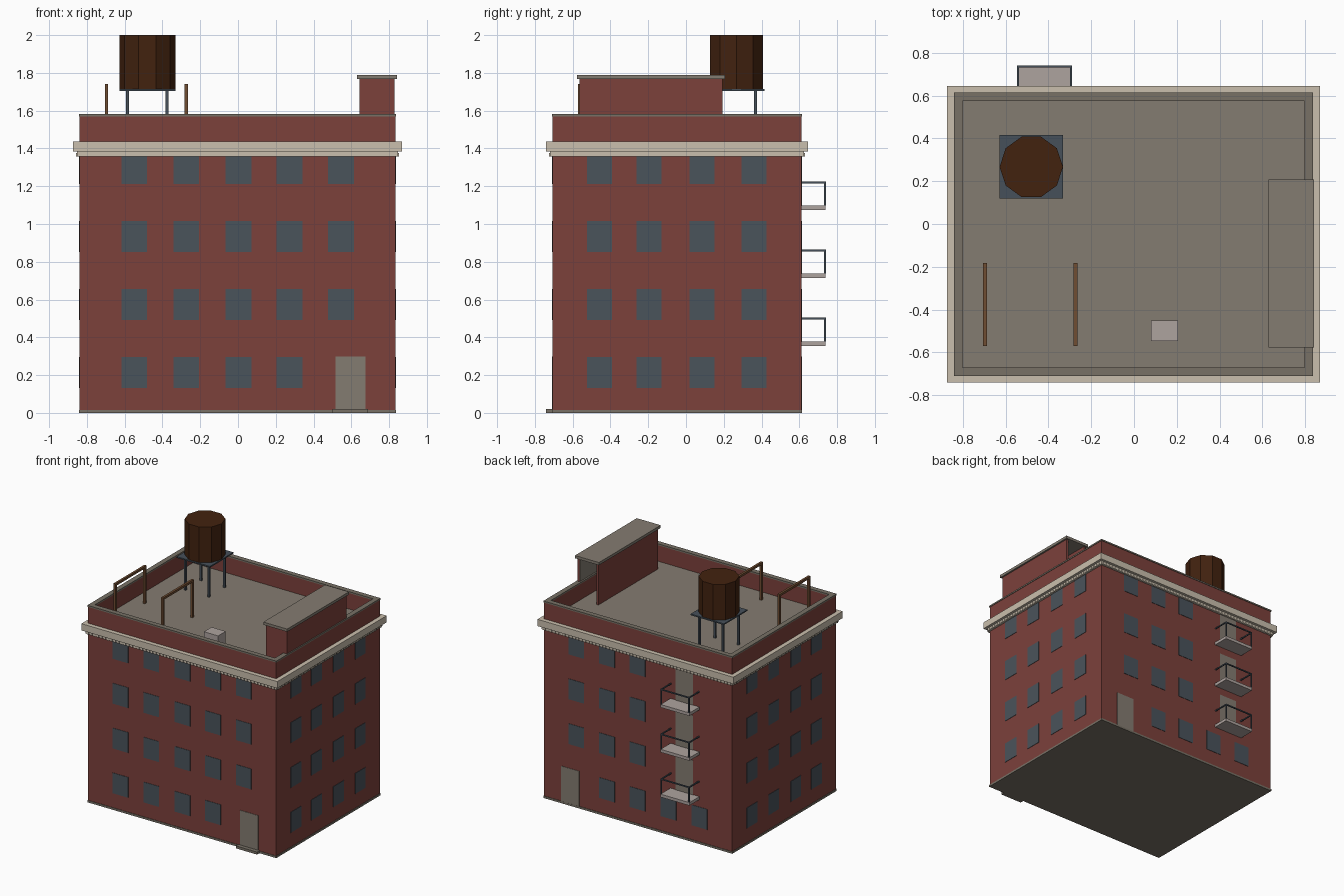
import bpy, bmesh
from mathutils import Matrix, Vector

if "Cube" in bpy.data.objects:
    bpy.data.objects.remove(bpy.data.objects["Cube"])


def material(name, r, g, b):
    col = [((c / 255 + 0.055) / 1.055) ** 2.4 for c in (r, g, b)] + [1]
    m = bpy.data.materials.new(name)
    m.use_nodes = True
    m.diffuse_color = col
    m.node_tree.nodes["Principled BSDF"].inputs["Base Color"].default_value = col
    return m


BRICK = material("red brick", 124, 65, 59)
CREAM = material("cream stone", 202, 191, 173)
ROOF = material("roof grey", 132, 124, 113)
COPING = material("coping grey", 120, 113, 102)
GLASS = material("window blue grey", 74, 83, 91)
STEEL = material("dark steel", 70, 80, 90)
CONCRETE = material("pale concrete", 174, 163, 159)
WOOD = material("dark tank wood", 66, 34, 15)
TIMBER = material("brown timber", 112, 77, 50)


def boxes(name, mat, items):
    """One object from a list of (low corner, high corner) boxes."""
    bm = bmesh.new()
    for lo, hi in items:
        lo, hi = Vector(lo), Vector(hi)
        m = Matrix.Translation((lo + hi) / 2) @ Matrix.Diagonal((*(hi - lo), 1))
        bmesh.ops.create_cube(bm, size=1, matrix=m)
    me = bpy.data.meshes.new(name)
    bm.to_mesh(me)
    bm.free()
    me.materials.append(mat)
    ob = bpy.data.objects.new(name, me)
    bpy.context.collection.objects.link(ob)
    return ob


# Outline of the brick walls and the roof level
X0, X1, Y0, Y1 = -0.838, 0.833, -0.706, 0.611
DECK = 1.44


def ring(name, mat, out, inn, z0, z1):
    """Square frame around the walls, out/inn measured from the wall face."""
    a, b, c, d = X0 - out, X1 + out, Y0 - out, Y1 + out
    e, f, g, h = X0 + inn, X1 - inn, Y0 + inn, Y1 - inn
    return boxes(name, mat, [((a, c, z0), (b, g, z1)), ((a, h, z0), (b, d, z1)),
                             ((a, g, z0), (e, h, z1)), ((f, g, z0), (b, h, z1))])


# Main block, base and roof
boxes("brick_walls", BRICK, [((X0, Y0, 0.005), (X1, Y1, DECK - 0.01))])
boxes("base_slab", COPING, [((X0 - .004, Y0 - .004, 0), (X1 + .004, Y1 + .004, .016))])
boxes("door_step", COPING, [((0.5, -0.74, 0), (0.688, Y0, 0.02))])
boxes("roof_deck", ROOF, [((X0 + .02, Y0 + .02, DECK - .02), (X1 - .02, Y1 - .02, DECK))])
ring("parapet", BRICK, 0, 0.032, DECK - 0.02, 1.572)
ring("parapet_coping", COPING, 0.004, 0.036, 1.57, 1.582)

# Cornice with dentils
ring("cornice", CREAM, 0.035, 0.01, 1.384, 1.438)
ring("cornice_band", CREAM, 0.014, 0.01, 1.357, 1.386)
dentils = []
STEP, W, OUT = 0.03, 0.018, 0.02
for i in range(int((X1 - X0) / STEP) + 1):
    x = X0 + i * STEP
    dentils += [((x, Y0 - OUT, 1.357), (x + W, Y0, 1.376)),
                ((x, Y1, 1.357), (x + W, Y1 + OUT, 1.376))]
for i in range(int((Y1 - Y0) / STEP) + 1):
    y = Y0 + i * STEP
    dentils += [((X0 - OUT, y, 1.357), (X0, y + W, 1.376)),
                ((X1, y, 1.357), (X1 + OUT, y + W, 1.376))]
boxes("dentils", CREAM, dentils)

# Windows and doors as thin plates
T = 0.003
COLS = [-0.549, -0.274, 0.002, 0.273, 0.545]
SIDE = [-0.457, -0.195, 0.085, 0.36]
ROWS = [0.132 + 0.36 * k for k in range(4)]
H = 0.164


def plate_front(x, z0, z1, w):
    return (x - w / 2, Y0 - T, z0), (x + w / 2, Y0 + T, z1)


def plate_back(x, z0, z1, w):
    return (x - w / 2, Y1 - T, z0), (x + w / 2, Y1 + T, z1)


front, back, sides = [], [], []
for k, z in enumerate(ROWS):
    front += [plate_front(x, z, z + H, 0.137) for x in (COLS if k else COLS[:4])]
    back += [plate_back(x, z, z + H, 0.137) for x in (COLS[2:] if k else COLS[:4])]
    for y in SIDE:
        for x in (X0, X1):
            sides.append(((x - T, y - 0.066, z), (x + T, y + 0.066, z + H)))
boxes("front_windows", GLASS, front)
boxes("back_windows", GLASS, back)
boxes("side_windows", GLASS, sides)
boxes("front_door", ROOF, [plate_front(0.595, 0.016, 0.298, 0.16)])
boxes("back_door", ROOF, [plate_back(0.6, 0.016, 0.298, 0.16)])
boxes("balcony_doors", ROOF, [plate_back(-0.414, z - 0.115, z + H, 0.155) for z in ROWS[1:]])

# Balconies with three-sided railings
BX0, BX1, BY = -0.547, -0.29, 0.74
R = 0.009
slabs, rails = [], []
for z in ROWS[1:]:
    s, t = z - 0.113, z + 0.012
    slabs.append(((BX0, Y1, s - 0.024), (BX1, BY - 0.002, s)))
    rails.append(((BX0, BY - R, t - R), (BX1, BY, t)))
    for x in (BX0, BX1 - R):
        rails += [((x, Y1, t - R), (x + R, BY, t)),
                  ((x, BY - R, s), (x + R, BY, t))]
boxes("balcony_slabs", CONCRETE, slabs)
boxes("balcony_rails", STEEL, rails)

# Stair house on the roof, open towards the back
HX0, HX1, HY0, HY1, HZ = 0.643, 0.828, -0.563, 0.193, 1.768
boxes("stair_house_walls", BRICK, [
    ((HX0, HY0, DECK), (HX0 + 0.015, HY1, HZ)),
    ((HX1 - 0.015, HY0, DECK), (HX1, HY1, HZ)),
    ((HX0, HY0, DECK), (HX1, HY0 + 0.015, HZ))])
boxes("stair_house_lining", ROOF, [((HX1 - .018, HY0 + .015, DECK), (HX1 - .014, HY1 - .002, HZ))])
boxes("stair_house_roof", ROOF, [((0.629, -0.577, HZ), (0.841, 0.207, 1.79))])

# Water tank on a legged platform
TX, TY, PZ = -0.48, 0.267, 1.714
legs = []
for sx in (-0.104, 0.104):
    for sy in (-0.1, 0.1):
        x, y = TX + sx, TY + sy
        legs.append(((x - .008, y - .008, DECK), (x + .008, y + .008, PZ - .005)))
boxes("tank_legs", STEEL, legs)
boxes("tank_platform", STEEL, [((TX - .148, TY - .149, PZ - .01), (TX + .148, TY + .149, PZ))])
bpy.ops.mesh.primitive_cylinder_add(vertices=10, radius=0.148, depth=2 - PZ,
                                    location=(TX, TY, (2 + PZ) / 2))
tank = bpy.context.object
tank.name = "water_tank"
# Turn a corner of the tank towards +x
tank.data.transform(Matrix.Rotation(0.31416, 4, "Z"))
tank.data.materials.append(WOOD)

# Two timber line frames and a roof vent
B = 0.018
beams = []
for x in (-0.705, -0.283):
    beams.append(((x, -0.571, 1.742 - B), (x + B, -0.182, 1.742)))
    for y in (-0.571, -0.182 - B):
        beams.append(((x, y, DECK), (x + B, y + B, 1.742 - B)))
boxes("timber_frames", TIMBER, beams)
boxes("roof_vent", CONCRETE, [((0.08, -0.547, DECK), (0.206, -0.45, 1.554))])
